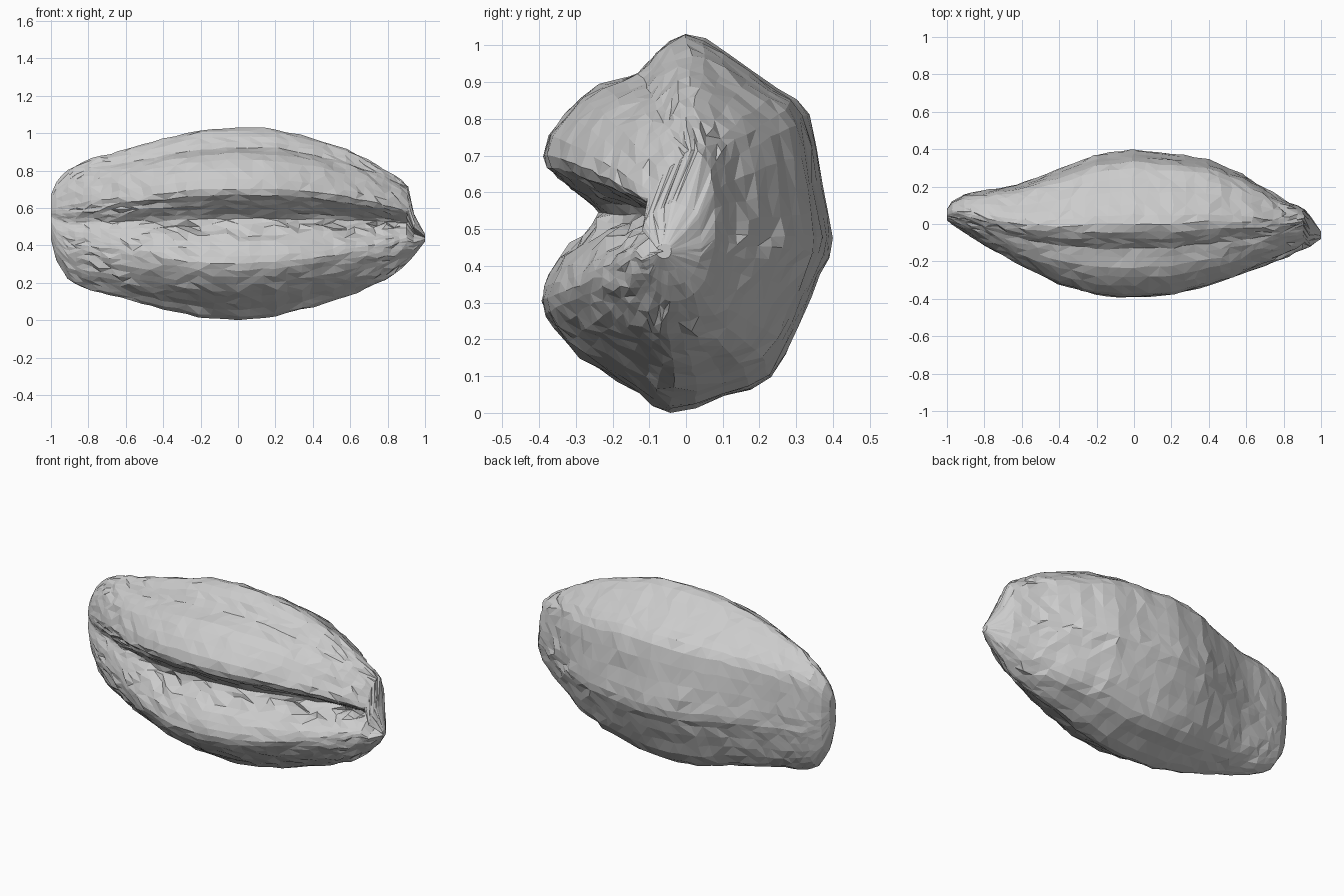
import bpy, bmesh, random
from math import pi, sin, cos, atan2
from mathutils import Vector

if "Cube" in bpy.data.objects:
    bpy.data.objects.remove(bpy.data.objects["Cube"])

random.seed(4)

# Envelope of the bean along its length: x, z low, z high, y front, y back
STATIONS = [
    (-1.00, .43, .67, .02, .08), (-.98, .33, .73, .00, .115), (-.90, .21, .81, -.05, .16),
    (-.80, .165, .86, -.115, .18), (-.60, .11, .915, -.225, .215), (-.40, .06, .97, -.32, .295),
    (-.20, .012, 1.02, -.38, .375), (0, .0, 1.035, -.395, .4), (.20, .015, 1.025, -.38, .38),
    (.40, .07, .975, -.33, .35), (.60, .13, .905, -.265, .255), (.80, .22, .80, -.19, .13),
    (.915, .31, .71, -.135, .075), (.935, .34, .58, -.125, .05), (1.0, .42, .46, -.08, -.04)]

# Middle cross-section (y, z), from the top down the front and back up
SECTION = [
    (0, 1.03), (-.08, .98), (-.13, .92), (-.23, .89), (-.33, .81), (-.39, .70),
    (-.345, .64), (-.285, .59), (-.23, .54), (-.265, .49), (-.34, .42), (-.385, .34),
    (-.38, .27), (-.32, .19), (-.24, .125), (-.13, .06), (-.05, .005), (.10, .045),
    (.23, .10), (.30, .24), (.36, .38), (.39, .47), (.36, .62), (.325, .81), (.24, .88), (.10, .98)]
GROOVE = {6: .35, 7: .75, 8: 1.0, 9: .8, 10: .3}   # points that form the seam


def envelope(x):
    x = min(1, max(-1, x))
    for a, b in zip(STATIONS, STATIONS[1:]):
        if x <= b[0]:
            t = (x - a[0]) / (b[0] - a[0])
            return [p + (q - p) * t for p, q in zip(a[1:], b[1:])]


def seam_depth(x):
    # Seam is shallow at the left tip and cuts open at the right tip
    return .5 * max(0, x) ** 2 - .12 * max(0, -x) ** 2


def ring(x):
    z0, z1, y0, y1 = envelope(x)
    pts = []
    for i, (y, z) in enumerate(SECTION):
        g = GROOVE.get(i, 0)
        u = y / .39
        v = (z - .005) / .5125 - 1
        a = atan2(v, u)
        # Section grows rounder toward the tips, squarer along the upper back
        e = 3.2 if u > 0 and v > 0 else 2.2
        r = (abs(cos(a)) ** e + abs(sin(a)) ** e) ** (-1 / e)
        f = (.85 if u > 0 else .55) * min(1, 1.2 * x * x) * (1 - g)
        u += (r * cos(a) - u) * f + 1.5 * g * seam_depth(x)
        v += (r * sin(a) - v) * f
        # Upper lip swings back at the right tip
        shear = .12 * max(0, x) ** 3 * max(0, v) * max(0, 1 - u) / 2 if x < .93 else 0
        pts.append(Vector((x, (y0 + y1) / 2 + u * (y1 - y0) / 2 + shear,
                           (z0 + z1) / 2 + v * (z1 - z0) / 2)))
    out = []
    n = len(pts)
    for i in range(n):      # smooth closed curve, two samples per span
        a, b, c, d = (pts[(i + k) % n] for k in (-1, 0, 1, 2))
        out += [b * .94 + (a + c) * .03, (9 * (b + c) - a - d) / 16]
    return out


# Bean body lofted from tip to tip
bm = bmesh.new()
rings = []
COUNT = 38
for s in range(COUNT + 1):
    t = -1 + 2 * s / COUNT
    x = .5 * t + .5 * sin(t * pi / 2)
    soft = min(1, (1 - abs(x)) * 5)
    verts = []
    for k, p in enumerate(ring(x)):
        j = Vector((random.uniform(-.014, .014), random.uniform(-.005, .005), random.uniform(-.005, .005)))
        if k in (17, 18, 19) and x > -.5:     # ragged teeth along the seam
            j.y += random.uniform(-.025, .02)
            j.z += random.uniform(-.015, .015)
        q = p + j * soft
        q.z = max(0, q.z)
        verts.append(bm.verts.new(q))
    rings.append(verts)

N = len(rings[0])
for a, b in zip(rings, rings[1:]):
    for k in range(N):
        m = (k + 1) % N
        q = (a[k], a[m], b[m], b[k])
        if random.random() < .5:
            bm.faces.new((q[0], q[1], q[2])); bm.faces.new((q[0], q[2], q[3]))
        else:
            bm.faces.new((q[0], q[1], q[3])); bm.faces.new((q[1], q[2], q[3]))

# Tip caps
for r in (rings[0], rings[-1]):
    c = bm.verts.new(sum((v.co for v in r), Vector()) / N)
    for k in range(N):
        bm.faces.new((r[k], r[(k + 1) % N], c))

bmesh.ops.recalc_face_normals(bm, faces=bm.faces)
mesh = bpy.data.meshes.new("bean_body")
bm.to_mesh(mesh)
bm.free()
obj = bpy.data.objects.new("bean_body", mesh)
bpy.context.collection.objects.link(obj)
